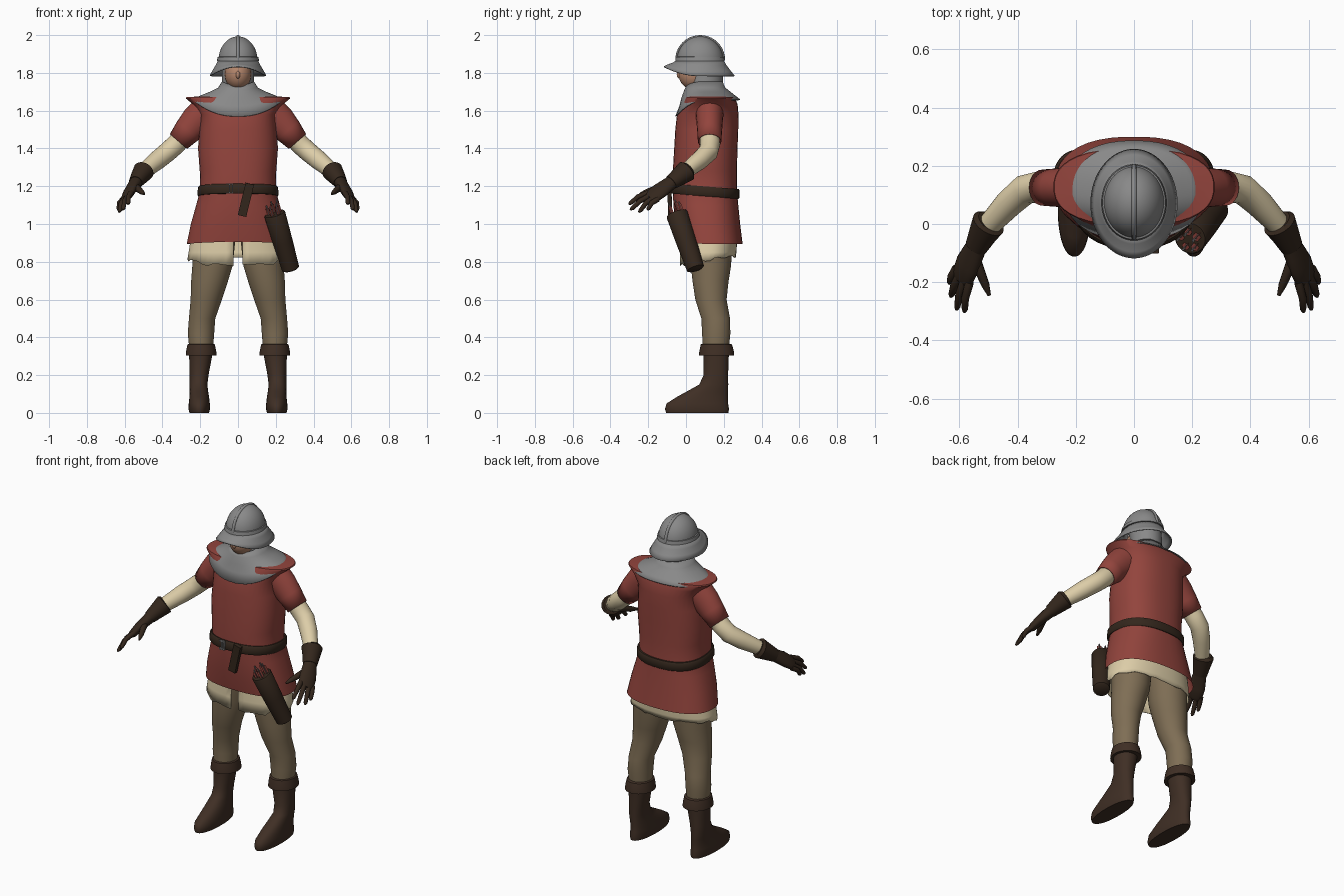
import bpy, bmesh, math, random
from mathutils import Vector
random.seed(4)

def material(name, c):
    m = bpy.data.materials.new(name)
    m.diffuse_color = (*c, 1)
    return m

RED = material("red cloth", (0.29, 0.058, 0.046))
CREAM = material("cream linen", (0.72, 0.61, 0.39))
HOSE = material("tan hose", (0.21, 0.155, 0.09))
BOOT = material("boot leather", (0.05, 0.028, 0.018))
DARK = material("dark leather", (0.034, 0.02, 0.012))
GREY = material("grey steel", (0.25, 0.25, 0.25))
SKIN = material("skin", (0.46, 0.24, 0.15))

def finish(name, bm, mat, mirror=False, thick=0, angle=45):
    bmesh.ops.recalc_face_normals(bm, faces=bm.faces)
    me = bpy.data.meshes.new(name)
    bm.to_mesh(me)
    bm.free()
    me.materials.append(mat)
    me.shade_smooth()
    me.set_sharp_from_angle(angle=math.radians(angle))
    ob = bpy.data.objects.new(name, me)
    bpy.context.collection.objects.link(ob)
    if thick:
        ob.modifiers.new("thickness", 'SOLIDIFY').thickness = thick
    if mirror:
        ob.modifiers.new("mirror", 'MIRROR')
    return ob

def skin_rings(bm, rings, bottom, top, loop=False):
    rows = [[bm.verts.new(p) for p in r] for r in rings]
    n = len(rows[0])
    pairs = list(zip(rows, rows[1:])) + ([(rows[-1], rows[0])] if loop else [])
    for a, b in pairs:
        for i in range(n):
            bm.faces.new((a[i], a[(i + 1) % n], b[(i + 1) % n], b[i]))
    if bottom:
        bm.faces.new(rows[0])
    if top:
        bm.faces.new(rows[-1])

def loft_bm(rings, n=40, power=2.0, bottom=False, top=False, loop=False):
    """Stack of level rings (z, cx, cy, rx, ry[, front z shift])."""
    out = []
    for z, cx, cy, rx, ry, *dz in rings:
        row = []
        for i in range(n):
            a = 2 * math.pi * (i + 0.5) / n
            c, s = math.cos(a), math.sin(a)
            x = math.copysign(abs(c) ** (2 / power), c)
            y = math.copysign(abs(s) ** (2 / power), s)
            row.append((cx + rx * x, cy + ry * y, z + (dz[0] if dz else 0) * max(0, -s) ** 2))
        out.append(row)
    bm = bmesh.new()
    skin_rings(bm, out, bottom, top, loop)
    return bm

def loft(name, rings, mat, mirror=False, thick=0, **kw):
    return finish(name, loft_bm(rings, **kw), mat, mirror, thick)

def tube(name, stations, mat, side=(0, 0, 1), n=16, caps=(True, True), mirror=False, thick=0):
    """Path of (point, half width along side, half depth)."""
    pts = [Vector(s[0]) for s in stations]
    rings = []
    for i, (p, a, b) in enumerate(stations):
        t = (pts[min(i + 1, len(pts) - 1)] - pts[max(i - 1, 0)]).normalized()
        u = Vector(side)
        u = (u - t * u.dot(t)).normalized()
        v = t.cross(u)
        rings.append([pts[i] + u * a * math.cos(q) + v * b * math.sin(q)
                      for q in (2 * math.pi * k / n for k in range(n))])
    bm = bmesh.new()
    skin_rings(bm, rings, *caps)
    return finish(name, bm, mat, mirror, thick)

def box(name, loc, size, mat, rot=(0, 0, 0)):
    bm = bmesh.new()
    bmesh.ops.create_cube(bm, size=1)
    bmesh.ops.scale(bm, vec=size, verts=bm.verts)
    ob = finish(name, bm, mat)
    ob.location, ob.rotation_euler = loc, rot

def ball(name, loc, size, mat):
    bm = bmesh.new()
    bmesh.ops.create_uvsphere(bm, u_segments=28, v_segments=18, radius=1)
    bmesh.ops.scale(bm, vec=size, verts=bm.verts)
    bmesh.ops.translate(bm, vec=loc, verts=bm.verts)
    finish(name, bm, mat)

# Boots and cuffs
loft("boot", [(0, .205, .06, .052, .165), (.02, .205, .058, .057, .17), (.05, .205, .06, .056, .163),
              (.085, .205, .087, .052, .135), (.115, .207, .115, .049, .108), (.15, .209, .147, .047, .077),
              (.2, .206, .158, .05, .065), (.31, .197, .16, .062, .067)],
     BOOT, True, power=2.2, bottom=True, top=True)
loft("boot_cuff", [(.305, .195, .162, .062, .066), (.303, .195, .162, .082, .093), (.325, .195, .162, .08, .092),
                   (.362, .195, .161, .073, .083), (.366, .195, .16, .066, .075)], BOOT, True, bottom=True, top=True)

# Hose
loft("leg", [(.33, .195, .158, .062, .068), (.42, .196, .16, .07, .075), (.5, .19, .157, .07, .076),
             (.6, .168, .132, .083, .083), (.7, .15, .13, .098, .096), (.78, .135, .132, .107, .107),
             (.95, .125, .132, .115, .115)], HOSE, True, top=True)

# Linen shirt hem with ragged edge and front slit
bm = loft_bm([(.79, 0, .115, .268, .148, -.01), (.85, 0, .117, .262, .15), (.925, 0, .12, .25, .152),
              (.98, 0, .12, .23, .15)], n=48, power=2.3)
for v in bm.verts:
    if v.co.z < .8:
        v.co.z += random.uniform(-.006, .008) + (.035 if v.co.y > .15 else .018 if abs(v.co.x) > .2 else 0)
slit = [f for f in bm.faces if abs(f.calc_center_median().x) < .008
        and f.calc_center_median().y < 0 and f.calc_center_median().z < .93]
bmesh.ops.delete(bm, geom=slit, context='FACES')
finish("shirt_hem", bm, CREAM, thick=.004)

# Tunic body with flared shoulder edge
loft("tunic", [(.895, 0, .13, .272, .17, .01), (1.0, 0, .115, .25, .172), (1.1, 0, .105, .222, .172),
               (1.18, 0, .1, .2, .17), (1.28, 0, .1, .203, .17), (1.4, 0, .105, .212, .168),
               (1.5, 0, .11, .205, .167), (1.58, 0, .115, .203, .163), (1.63, 0, .122, .235, .152),
               (1.665, 0, .127, .277, .135), (1.672, 0, .127, .274, .132), (1.675, 0, .12, .2, .11),
               (1.7, 0, .1, .09, .08)],
     RED, power=2.4, top=True)

# Sleeves and arms
tube("sleeve", [((.16, .125, 1.60), .09, .075), ((.22, .125, 1.545), .085, .07), ((.265, .125, 1.495), .075, .066),
                ((.315, .125, 1.437), .06, .062)], RED, (1, 0, 1), 24, (True, False), True, .004)
tube("arm", [((.27, .125, 1.49), .05, .05), ((.33, .127, 1.42), .053, .053), ((.375, .118, 1.38), .052, .052),
             ((.43, .07, 1.335), .05, .048), ((.49, .005, 1.285), .042, .04), ((.52, -.035, 1.255), .038, .036)],
     CREAM, (.6, 0, .8), 24, mirror=True)

# Gloves: cuff, palm, fingers
W = Vector((.045, .05, -.035))
tube("glove_cuff", [((.495, .008, 1.285), .046, .046), ((.5, .002, 1.28), .06, .056), ((.52, -.035, 1.252), .05, .047),
                    ((.542, -.078, 1.22), .041, .036)], DARK, W, 24, mirror=True)
tube("glove_palm", [((.538, -.07, 1.225), .037, .034), ((.555, -.105, 1.2), .044, .03), ((.572, -.14, 1.175), .05, .027),
                    ((.588, -.18, 1.145), .047, .022), ((.594, -.195, 1.137), .038, .014)], DARK, W, 20, mirror=True)
TIPS = [(.583, -.303, 1.105), (.61, -.295, 1.075), (.63, -.25, 1.063), (.635, -.205, 1.075)]
for i, tip in enumerate(TIPS):
    base = Vector((.587, -.175, 1.148)) + W * ((i - 1.5) * .33)
    tip = Vector(tip)
    mid = base.lerp(tip, .5) + Vector((.006, -.004, .008))
    tube("finger", [(base, .015, .015), (mid, .0135, .0135), (base.lerp(tip, .9), .011, .011), (tip, .005, .005)],
         DARK, W, 10, mirror=True)
tube("thumb", [((.55, -.11, 1.2), .022, .02), ((.528, -.165, 1.185), .018, .017), ((.51, -.21, 1.17), .014, .014),
               ((.497, -.245, 1.158), .006, .006)], DARK, W, 10, mirror=True)

# Head, hood and mantle
ball("face", (0, .045, 1.795), (.071, .085, .085), SKIN)
ball("nose", (0, -.035, 1.79), (.012, .014, .02), SKIN)
loft("hood", [(1.7, 0, .095, .088, .097), (1.75, 0, .105, .085, .09), (1.8, 0, .105, .086, .09),
              (1.87, 0, .09, .085, .1)], GREY, top=True)
loft("mantle", [(1.66, 0, .115, .243, .172, -.09), (1.68, 0, .113, .2, .148, -.055), (1.7, 0, .106, .15, .13, -.03),
                (1.722, 0, .1, .105, .108, -.01), (1.755, 0, .098, .085, .095, -.02)],
     GREY, thick=.006, power=2.25, n=48)

# Helmet: dome, band, brim and crest
dome = [(1.865 + .128 * math.sin(t), 0, .075, .104 * math.cos(t), .123 * math.cos(t))
        for t in (math.pi / 2 * k / 12 * .985 for k in range(13))]
loft("helmet_dome", dome, GREY, top=True)
loft("helmet_band", [(1.862, 0, .074, .1, .12), (1.864, 0, .074, .112, .131), (1.884, 0, .074, .108, .127),
                     (1.886, 0, .074, .1, .12)], GREY, loop=True)
loft("helmet_brim", [(1.785, 0, .07, .15, .188, .05), (1.81, 0, .071, .137, .167, .035),
                     (1.84, 0, .073, .119, .142, .015), (1.868, 0, .075, .105, .124)], GREY, thick=.006, n=56)
arc = [math.pi * k / 20 for k in range(21)]
tube("helmet_crest", [((0, .075 + .124 * math.cos(t), 1.868 + .124 * math.sin(t)), .009, .008) for t in arc],
     GREY, (1, 0, 0), 8)

# Belt, buckle and hanging strap
belt = loft("belt", [(-.026, 0, 0, .195, .165), (-.026, 0, 0, .21, .181), (-.018, 0, 0, .215, .186),
                     (.018, 0, 0, .213, .184), (.026, 0, 0, .207, .178), (.026, 0, 0, .195, .165)],
            DARK, power=2.4, loop=True)
belt.location, belt.rotation_euler = (0, .1, 1.173), (-.08, 0, 0)
for dz in (-.024, .024):
    box("buckle_bar", (-.045, -.09, 1.188 + dz), (.036, .012, .007), GREY)
for x in (-.03, -.045):
    box("buckle_post", (x, -.09, 1.188), (.006, .012, .05), GREY)
box("belt_strap", (.042, -.086, 1.128), (.046, .022, .175), DARK, (.04, .24, 0))

# Quiver and bolts
top, low = Vector((.195, -.047, 1.05)), Vector((.278, .05, .765))
up = (top - low).normalized()
tube("quiver", [(low - up * .006, .038, .038), (low, .047, .047), (low.lerp(top, .5), .053, .054), (top, .057, .058),
                (top + up * .006, .053, .054)], DARK, (1, 0, 0), 24)
across = Vector((1, 0, .29)).normalized()
deep = up.cross(across).normalized()
for i, (a, b) in enumerate([(-.03, .01), (0, .03), (.03, .012), (-.014, -.024), (.02, -.026)]):
    p = top + across * a + deep * b
    tip = p + up * (.045 + .008 * (i % 3))
    tube("bolt_shaft", [(p - up * .03, .004, .004), (tip + up * .012, .004, .004)], GREY, across, 6)
    for s in (across + deep, across - deep):
        tube("bolt_fletching", [(p - up * .02, .013, .002), (tip - up * .01, .013, .002), (tip, .006, .002)], RED, s, 4)
